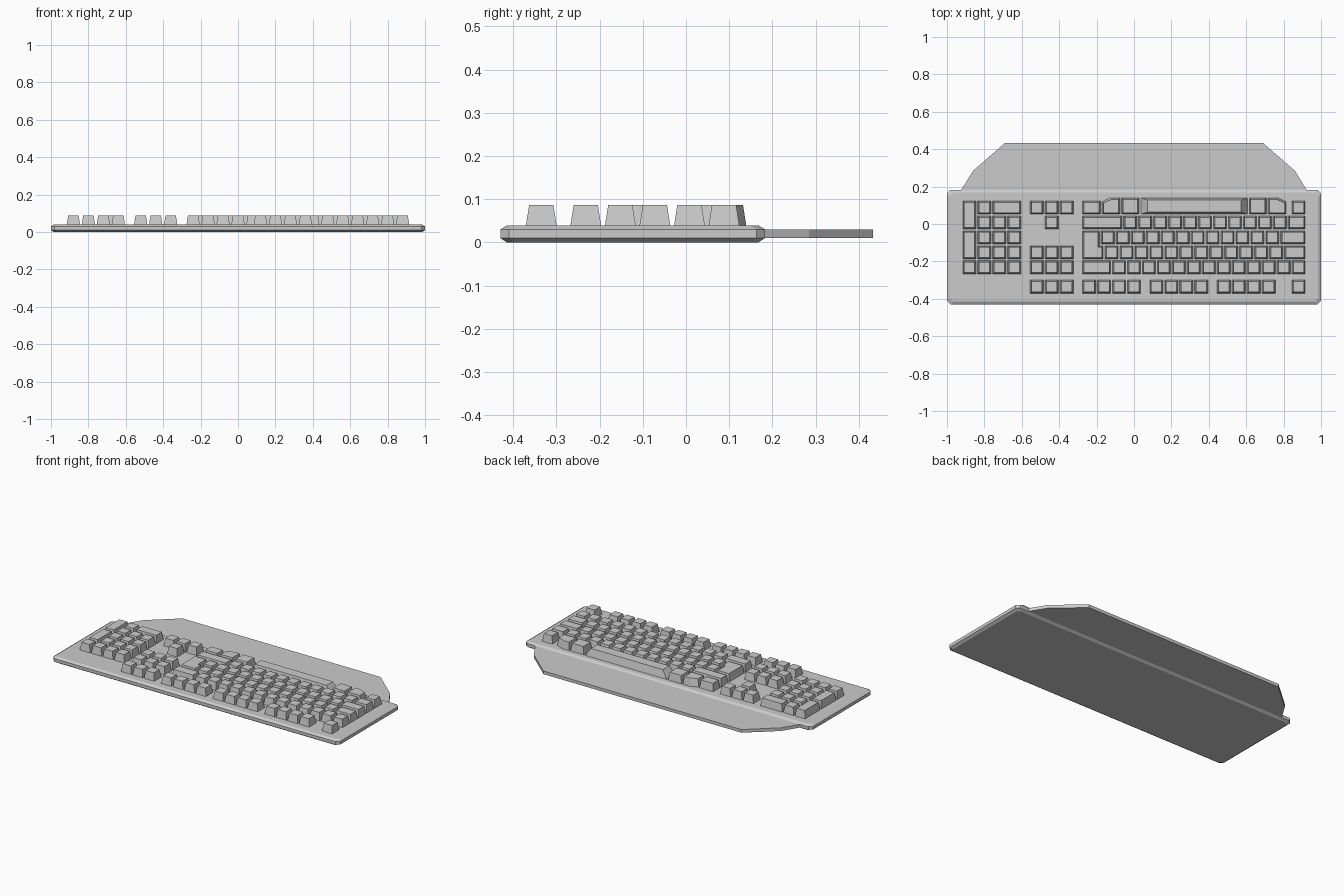
import bpy

if "Cube" in bpy.data.objects:
    bpy.data.objects.remove(bpy.data.objects["Cube"])

U = 0.08            # key pitch
RIGHT = 0.92        # right edge of the main key block
Z0, Z1 = 0.036, 0.087
GAP, TAPER = 0.004, 0.008


def loft(name, rings):
    """Closed solid through rings of equal point count, bottom to top."""
    n = len(rings[0])
    verts = [p for r in rings for p in r]
    faces = [list(range(n))[::-1], [(len(rings) - 1) * n + i for i in range(n)]]
    for k in range(len(rings) - 1):
        for i in range(n):
            j = (i + 1) % n
            faces.append([k * n + i, k * n + j, (k + 1) * n + j, (k + 1) * n + i])
    mesh = bpy.data.meshes.new(name)
    mesh.from_pydata(verts, [], faces)
    obj = bpy.data.objects.new(name, mesh)
    bpy.context.collection.objects.link(obj)
    return obj


def rect(x0, x1, y0, y1, z):
    return [(x0, y0, z), (x1, y0, z), (x1, y1, z), (x0, y1, z)]


def key(name, x0, x1, y0, y1, tx=TAPER, ty=TAPER):
    """Tapered keycap filling a cell, less the gap around it."""
    x0, x1, y0, y1 = x0 + GAP, x1 - GAP, y0 + GAP, y1 - GAP
    return loft(name, [rect(x0, x1, y0, y1, Z0),
                       rect(x0 + tx, x1 - tx, y0 + ty, y1 - ty, Z1)])


def cell(name, cx, cy, w=1, h=1):
    key(name, cx - w * U / 2, cx + w * U / 2, cy - h * U / 2, cy + h * U / 2)


def row(name, cy, widths, x=RIGHT):
    """Row of keys laid from right to left; negative widths are spaces."""
    for w in widths:
        if w > 0:
            cell(name, x - w * U / 2, cy, w)
        x -= abs(w) * U


# Case: chamfered slab
def slab(inset, z, c=0.02):
    x, y0, y1 = 1 - inset, -0.43 + inset, 0.183 - inset
    return [(-x + c, y0, z), (x - c, y0, z), (x, y0 + c, z), (x, y1 - c, z),
            (x - c, y1, z), (-x + c, y1, z), (-x, y1 - c, z), (-x, y0 + c, z)]


loft("case", [slab(0.015, 0), slab(0, 0.01), slab(0, 0.03), slab(0.015, 0.039)])

# Palm rest
half = [(0.925, 0.18), (0.86, 0.285), (0.69, 0.433)]
outline = half + [(-x, y) for x, y in reversed(half)]
loft("palm_rest", [[(x, y, z) for x, y in outline] for z in (0.01, 0.03)])

# Main key rows
ROWS = [0.088, 0.008, -0.072, -0.152, -0.232]
row("function_key", -0.335, [1, -1] + [1] * 4 + [-0.5] + [1] * 4 + [-0.5] + [1] * 4)
row("number_key", ROWS[4], [1] * 13 + [2])
row("upper_letter_key", ROWS[3], [1.5] + [1] * 12)
row("home_letter_key", ROWS[2], [1.75] + [1] * 12)
row("lower_letter_key", ROWS[1], [1.25] + [1] * 11 + [2.75])

# L-shaped enter key
def ell(d, z):
    x0, xa, xb = -0.276 + d, -0.184 - d, -0.164 - d
    y0, ym, y1 = -0.188 + d, -0.116 - d, -0.036 - d
    return [(x, y, z) for x, y in [(x0, y0), (xb, y0), (xb, ym), (xa, ym), (xa, y1), (x0, y1)]]


loft("enter_key", [ell(0, Z0), ell(TAPER, Z1)])

# Space row: deeper keys, with a cut corner on the outer ones
B0, B1 = 0.048, 0.144
key("control_key_left", -0.28, -0.175, B0, 0.128)
key("control_key_right", 0.84, 0.92, B0, 0.128)
key("alt_key_left", -0.07, 0.032, B0, B1)
key("alt_key_right", 0.612, 0.712, B0, B1)
key("space_bar", 0.032, 0.612, B0, B1, tx=0.036, ty=0.012)


def cut_key(name, outer, inner):
    s = 1 if inner > outer else -1

    def ring(d, z):
        o, i = outer + s * (GAP + d), inner - s * (GAP + d)
        p = [(o, B0 + GAP + d, z), (i, B0 + GAP + d, z), (i, 0.14 - d, z),
             (o + s * 0.045, 0.14 - d, z), (o, 0.12 - d, z)]
        return p if s > 0 else p[::-1]
    loft(name, [ring(0, Z0), ring(TAPER, Z1)])


cut_key("system_key_left", -0.175, -0.07)
cut_key("system_key_right", 0.818, 0.712)

# Navigation and arrow keys
for x in (-0.36, -0.44, -0.52):
    for y in (-0.335, ROWS[4], ROWS[3]):
        cell("navigation_key", x, y)
    cell("arrow_key", x, ROWS[0])
cell("arrow_key", -0.44, ROWS[1])

# Number pad
for x in (-0.64, -0.72, -0.80):
    for y in ROWS[1:]:
        cell("pad_key", x, y)
cell("pad_key", -0.88, ROWS[4])
cell("pad_key", -0.80, ROWS[0])
cell("pad_wide_key", -0.68, ROWS[0], w=2)
for y in (-0.112, 0.048):
    cell("pad_tall_key", -0.88, y, h=2)
